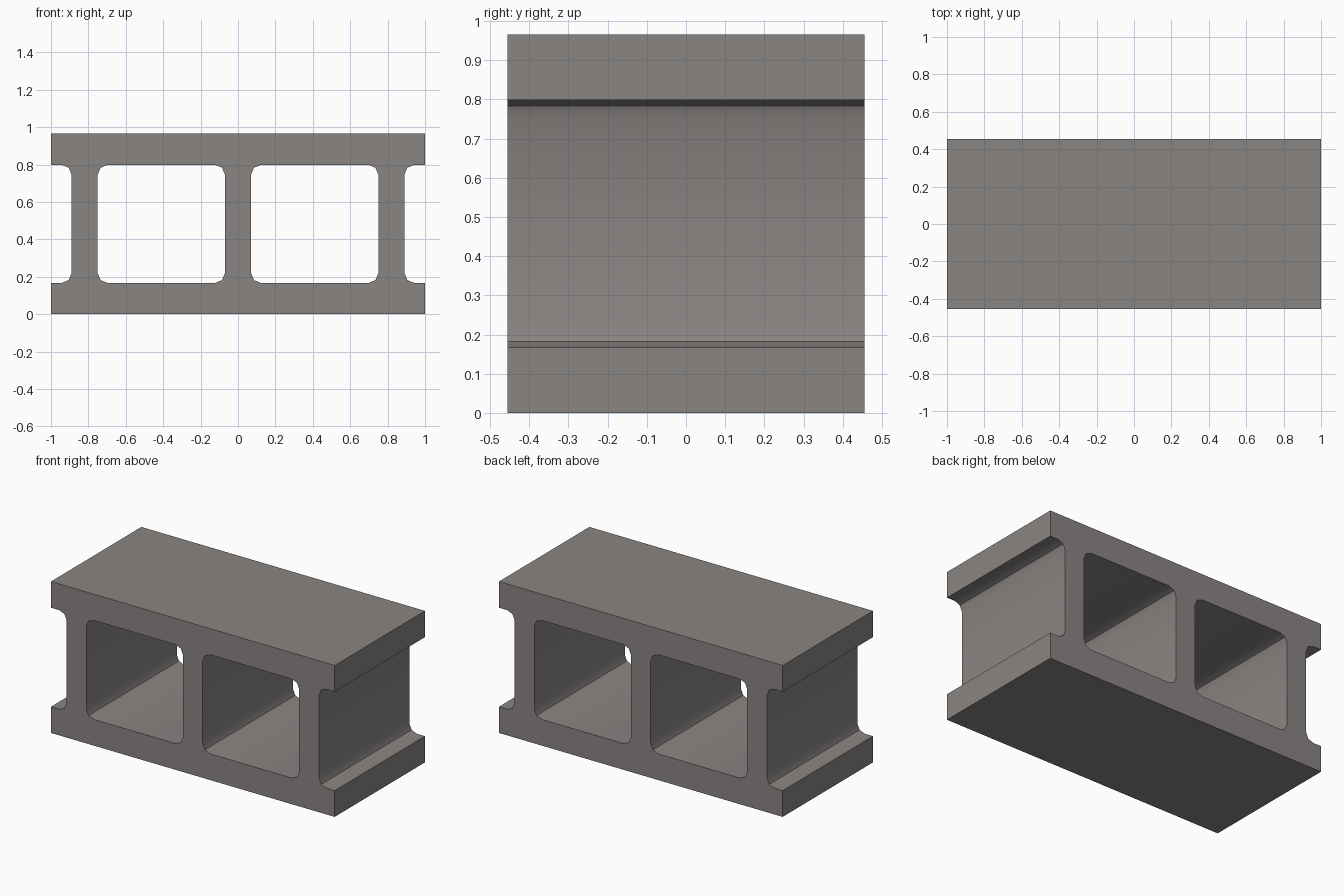
import bpy, bmesh, math

if "Cube" in bpy.data.objects:
    bpy.data.objects.remove(bpy.data.objects["Cube"])

HALF_DEPTH = 0.455
HEIGHT = 0.965
LOW, HIGH = 0.167, 0.798      # inner faces of the two long slabs
R = 0.052                     # fillet radius, two segments per corner


def fillet(x, z, dx, dz):
    """Corner at (x, z): from the horizontal face to the vertical one; dx, dz point into the opening."""
    k = R * (1 - math.sqrt(0.5))
    return [(x + dx * R, z), (x + dx * k, z + dz * k), (x, z + dz * R)]


def hole(x0, x1):
    return (fillet(x0, LOW, 1, 1) + fillet(x0, HIGH, 1, -1)[::-1]
            + fillet(x1, HIGH, -1, -1) + fillet(x1, LOW, -1, 1)[::-1])


# outer outline with a recessed end on each side
right = ([(1, 0), (1, LOW)] + fillet(0.89, LOW, 1, 1)
         + fillet(0.89, HIGH, 1, -1)[::-1] + [(1, HIGH), (1, HEIGHT)])
outline = right + [(-x, z) for x, z in reversed(right)]
loops = [outline, hole(0.07, 0.75), hole(-0.75, -0.07)]

# fill the profile and extrude it front to back
bm = bmesh.new()
edges = []
for loop in loops:
    vs = [bm.verts.new((x, -HALF_DEPTH, z)) for x, z in loop]
    edges += [bm.edges.new((a, b)) for a, b in zip(vs, vs[1:] + vs[:1])]
bmesh.ops.triangle_fill(bm, use_beauty=True, edges=edges)
ext = bmesh.ops.extrude_face_region(bm, geom=bm.faces[:], use_keep_orig=True)
bmesh.ops.translate(bm, vec=(0, 2 * HALF_DEPTH, 0),
                    verts=[g for g in ext["geom"] if isinstance(g, bmesh.types.BMVert)])
bmesh.ops.recalc_face_normals(bm, faces=bm.faces[:])

mesh = bpy.data.meshes.new("hollow_block")
bm.to_mesh(mesh)
bm.free()
block = bpy.data.objects.new("hollow_block", mesh)
bpy.context.collection.objects.link(block)

concrete = bpy.data.materials.new("grey concrete")
concrete.diffuse_color = (0.25, 0.233, 0.225, 1)
concrete.use_nodes = True
concrete.node_tree.nodes["Principled BSDF"].inputs["Base Color"].default_value = concrete.diffuse_color
mesh.materials.append(concrete)

bpy.context.view_layer.objects.active = block
block.select_set(True)
bpy.ops.object.shade_smooth_by_angle(angle=math.radians(30))
